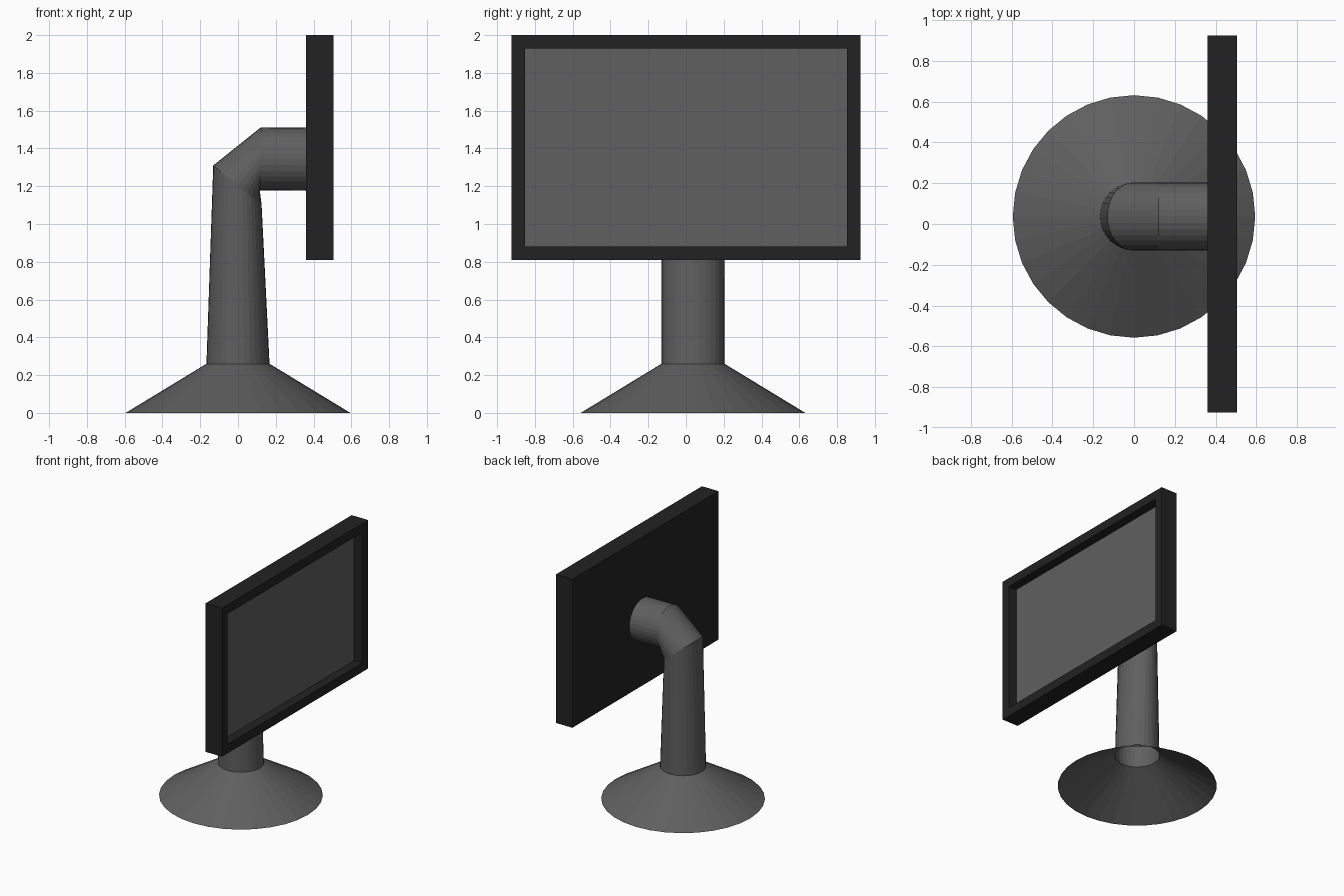
import bpy, bmesh, math

if "Cube" in bpy.data.objects:
    bpy.data.objects.remove(bpy.data.objects["Cube"])


def material(name, value):
    m = bpy.data.materials.new(name)
    m.diffuse_color = (value, value, value, 1)
    m.use_nodes = True
    m.node_tree.nodes["Principled BSDF"].inputs["Base Color"].default_value = m.diffuse_color
    return m


grey = material("mid grey", 0.115)
black = material("soft black", 0.016)


def finish(bm, name, mats):
    me = bpy.data.meshes.new(name)
    bm.to_mesh(me)
    bm.free()
    for m in mats:
        me.materials.append(m)
    ob = bpy.data.objects.new(name, me)
    bpy.context.collection.objects.link(ob)
    return ob


# stand: flared open foot, tapering column, elbow and arm, as lofted rings
# each ring: centre x, centre z, then the x and z reach of its right-hand point
SIDES, CENTRE_Y, TUBE_R = 32, 0.037, 0.167
rings = [
    (0.0, 0.0, 0.595, 0.0, 0.595),
    (0.0, 0.26, TUBE_R, 0.0, TUBE_R),
    (-0.003, 1.205, 0.128, -0.105, TUBE_R),
    (0.118, 1.345, -0.003, -0.167, TUBE_R),
    (0.36, 1.343, 0.0, -0.167, TUBE_R),
]
bm = bmesh.new()
loops = []
for cx, cz, dx, dz, ry in rings:
    loop = []
    for i in range(SIDES):
        a = 2 * math.pi * i / SIDES
        c, s = math.cos(a), math.sin(a)
        loop.append(bm.verts.new((cx + dx * c, CENTRE_Y + ry * s, cz + dz * c)))
    loops.append(loop)
for lo, hi in zip(loops, loops[1:]):
    for i in range(SIDES):
        j = (i + 1) % SIDES
        bm.faces.new((lo[i], lo[j], hi[j], hi[i]))
finish(bm, "stand", [grey])

# display: box whose +x face is inset for the bezel and pushed in for the screen
X0, X1, Z0, Z1, HALF_Y = 0.36, 0.506, 0.81, 2.0, 0.925
BEZEL, DEPTH = 0.102, 0.073
bm = bmesh.new()
bmesh.ops.create_cube(bm, size=1)
for v in bm.verts:
    v.co = (X1 if v.co.x > 0 else X0,
            math.copysign(HALF_Y, v.co.y),
            Z1 if v.co.z > 0 else Z0)
bm.normal_update()
front = max(bm.faces, key=lambda f: f.normal.x)
bmesh.ops.inset_region(bm, faces=[front], thickness=BEZEL)
ext = bmesh.ops.extrude_discrete_faces(bm, faces=[front])
screen = ext["faces"][0]
bmesh.ops.translate(bm, verts=screen.verts, vec=(-DEPTH, 0, 0))
screen.material_index = 1
bm.normal_update()
finish(bm, "display", [black, grey])
